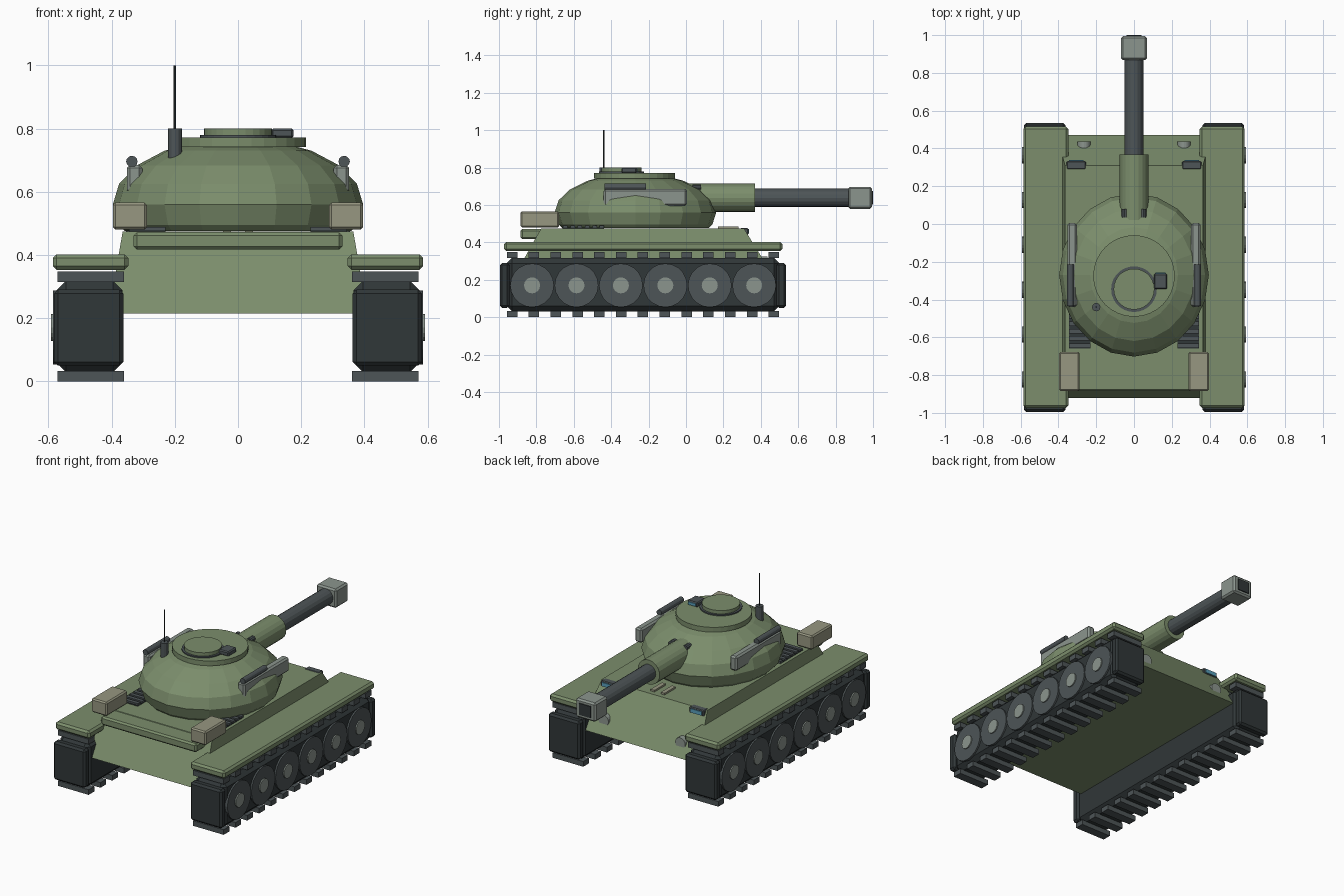
import bpy, bmesh, math
from mathutils import Matrix, Vector

if "Cube" in bpy.data.objects:
    bpy.data.objects.remove(bpy.data.objects["Cube"])


def material(name, rgb):
    m = bpy.data.materials.new(name)
    m.diffuse_color = (*rgb, 1)
    m.use_nodes = True
    m.node_tree.nodes["Principled BSDF"].inputs["Base Color"].default_value = m.diffuse_color
    return m


GREEN = material("olive_green", (0.20, 0.27, 0.15))
DARK = material("track_black", (0.03, 0.038, 0.04))
STEEL = material("dark_steel", (0.075, 0.09, 0.095))
GREY = material("light_steel", (0.26, 0.30, 0.27))
TAN = material("stowage_tan", (0.31, 0.31, 0.22))
GLASS = material("blue_glass", (0.10, 0.35, 0.50))


def finish(name, bm, mat, bevel=0):
    bmesh.ops.recalc_face_normals(bm, faces=bm.faces)
    me = bpy.data.meshes.new(name)
    bm.to_mesh(me)
    bm.free()
    ob = bpy.data.objects.new(name, me)
    bpy.context.collection.objects.link(ob)
    me.materials.append(mat)
    if bevel:
        mod = ob.modifiers.new("bevel", "BEVEL")
        mod.width = bevel
        mod.segments = 1
    return ob


def box(name, x, y, z, mat, bevel=0):
    """Box from (min, max) ranges."""
    bm = bmesh.new()
    bmesh.ops.create_cube(bm, size=1)
    for v in bm.verts:
        v.co = Vector([(a + b) / 2 + c * (b - a) for c, (a, b) in zip(v.co, (x, y, z))])
    return finish(name, bm, mat, bevel)


def rod(name, start, end, r, mat, sides=20, r2=None, bevel=0):
    """Cylinder or cone between two points."""
    a, b = Vector(start), Vector(end)
    d = b - a
    bm = bmesh.new()
    bmesh.ops.create_cone(bm, cap_ends=True, segments=sides, radius1=r,
                          radius2=r if r2 is None else r2, depth=d.length)
    rot = d.to_track_quat("Z", "Y").to_matrix().to_4x4()
    bmesh.ops.transform(bm, verts=bm.verts, matrix=Matrix.Translation((a + b) / 2) @ rot)
    return finish(name, bm, mat, bevel)


def side_box(name, s, x, y, z, mat, bevel=0):
    """Box on the left (s=-1) or right (s=1) side."""
    return box(name, sorted((s * x[0], s * x[1])), y, z, mat, bevel)


# Hull: tapered block
bm = bmesh.new()
low = [bm.verts.new((x, y, 0.215)) for x, y in
       ((-0.41, -0.92), (0.41, -0.92), (0.41, 0.47), (-0.41, 0.47))]
top = [bm.verts.new((x, y, 0.474)) for x, y in
       ((-0.365, -0.775), (0.365, -0.775), (0.365, 0.31), (-0.365, 0.31))]
bm.faces.new(low)
bm.faces.new(top)
for i in range(4):
    j = (i + 1) % 4
    bm.faces.new((low[i], low[j], top[j], top[i]))
finish("hull", bm, GREEN)
box("rear_deck", (-0.33, 0.33), (-0.885, -0.73), (0.417, 0.471), GREEN, 0.01)

# Running gear and fittings on both sides
for s, side in ((-1, "left"), (1, "right")):
    side_box(f"{side}_track", s, (0.365, 0.575), (-0.96, 0.50), (0.03, 0.317), DARK, 0.03)
    for end, y in (("rear", (-0.995, -0.945)), ("front", (0.485, 0.535))):
        side_box(f"{side}_track_{end}_end", s, (0.363, 0.582), y, (0.05, 0.29), DARK, 0.012)
    for i in range(13):
        y = -0.93 + i * 1.40 / 12
        for part, z in (("lower", (0, 0.032)), ("upper", (0.315, 0.347))):
            side_box(f"{side}_{part}_pad_{i}", s, (0.361, 0.572), (y - 0.028, y + 0.028), z, STEEL)
    for i in range(6):
        y = -0.823 + i * 0.2375
        rod(f"{side}_wheel_{i}", (s * 0.54, y, 0.17), (s * 0.585, y, 0.17), 0.117, STEEL)
        rod(f"{side}_hub_{i}", (s * 0.57, y, 0.17), (s * 0.592, y, 0.17), 0.043, GREY, 16)
    side_box(f"{side}_fender", s, (0.347, 0.586), (-0.973, 0.515), (0.353, 0.402), GREEN, 0.012)

    # Engine grilles
    side_box(f"{side}_grille", s, (0.23, 0.345), (-0.66, -0.44), (0.465, 0.479), DARK)
    for i in range(6):
        y = -0.645 + i * 0.039
        side_box(f"{side}_grille_slat_{i}", s, (0.23, 0.345), (y - 0.012, y + 0.012),
                 (0.47, 0.489), STEEL)

    # Stowage, turret side panels and tubes
    side_box(f"{side}_stowage_bin", s, (0.288, 0.396), (-0.885, -0.678), (0.48, 0.566), TAN, 0.008)
    side_box(f"{side}_side_panel", s, (0.303, 0.352), (-0.44, 0.005), (0.595, 0.685), GREY, 0.01)
    rod(f"{side}_side_tube", (s * 0.336, -0.435, 0.696), (s * 0.336, -0.215, 0.696), 0.018, STEEL, 12)

    # Headlights and vision blocks on the front plate
    rod(f"{side}_headlight", (s * 0.265, 0.36, 0.29), (s * 0.265, 0.436, 0.29), 0.035, GREY, 16)
    side_box(f"{side}_vision_block", s, (0.255, 0.357), (0.29, 0.333), (0.44, 0.477), STEEL, 0.005)
    side_box(f"{side}_vision_glass", s, (0.268, 0.345), (0.325, 0.338), (0.446, 0.47), GLASS)
    side_box(f"{side}_deck_bar", s, (0.022, 0.048), (0.17, 0.28), (0.47, 0.485), TAN)
    rod(f"{side}_mantlet_bolt", (s * 0.05, 0.035, 0.692), (s * 0.05, 0.08, 0.692), 0.016, STEEL, 10)

# Turret: flattened faceted dome cut flat at the bottom
bm = bmesh.new()
bmesh.ops.create_uvsphere(bm, u_segments=20, v_segments=10, radius=1)
bmesh.ops.transform(bm, verts=bm.verts, matrix=Matrix.Translation((0, -0.27, 0.56))
                    @ Matrix.Diagonal((0.396, 0.432, 0.21, 1)))
bmesh.ops.bisect_plane(bm, geom=bm.verts[:] + bm.edges[:] + bm.faces[:],
                       plane_co=(0, 0, 0.476), plane_no=(0, 0, -1), clear_outer=True)
bmesh.ops.holes_fill(bm, edges=[e for e in bm.edges if e.is_boundary])
finish("turret", bm, GREEN)

# Roof, hatch, periscope and antenna
rod("turret_roof", (0, -0.275, 0.742), (0, -0.275, 0.772), 0.216, GREEN, 32)
rod("hatch_ring", (0, -0.345, 0.765), (0, -0.345, 0.779), 0.121, STEEL, 28)
rod("hatch", (0, -0.345, 0.77), (0, -0.345, 0.80), 0.108, GREEN, 28)
box("periscope", (0.105, 0.176), (-0.345, -0.263), (0.77, 0.80), STEEL, 0.006)
box("periscope_glass", (0.115, 0.166), (-0.27, -0.258), (0.777, 0.794), GLASS)
rod("antenna_base", (-0.2, -0.44, 0.70), (-0.2, -0.44, 0.80), 0.022, STEEL, 12)
rod("antenna", (-0.2, -0.44, 0.79), (-0.2, -0.44, 1.0), 0.004, DARK, 8)

# Gun
rod("mantlet", (0, 0.02, 0.638), (0, 0.368, 0.638), 0.076, GREEN, 20)
rod("barrel", (0, 0.30, 0.638), (0, 0.90, 0.638), 0.049, STEEL, 16)
box("muzzle_brake", (-0.069, 0.069), (0.868, 0.994), (0.579, 0.697), GREY, 0.01)
box("bore", (-0.04, 0.04), (0.95, 1.0), (0.602, 0.674), DARK)
